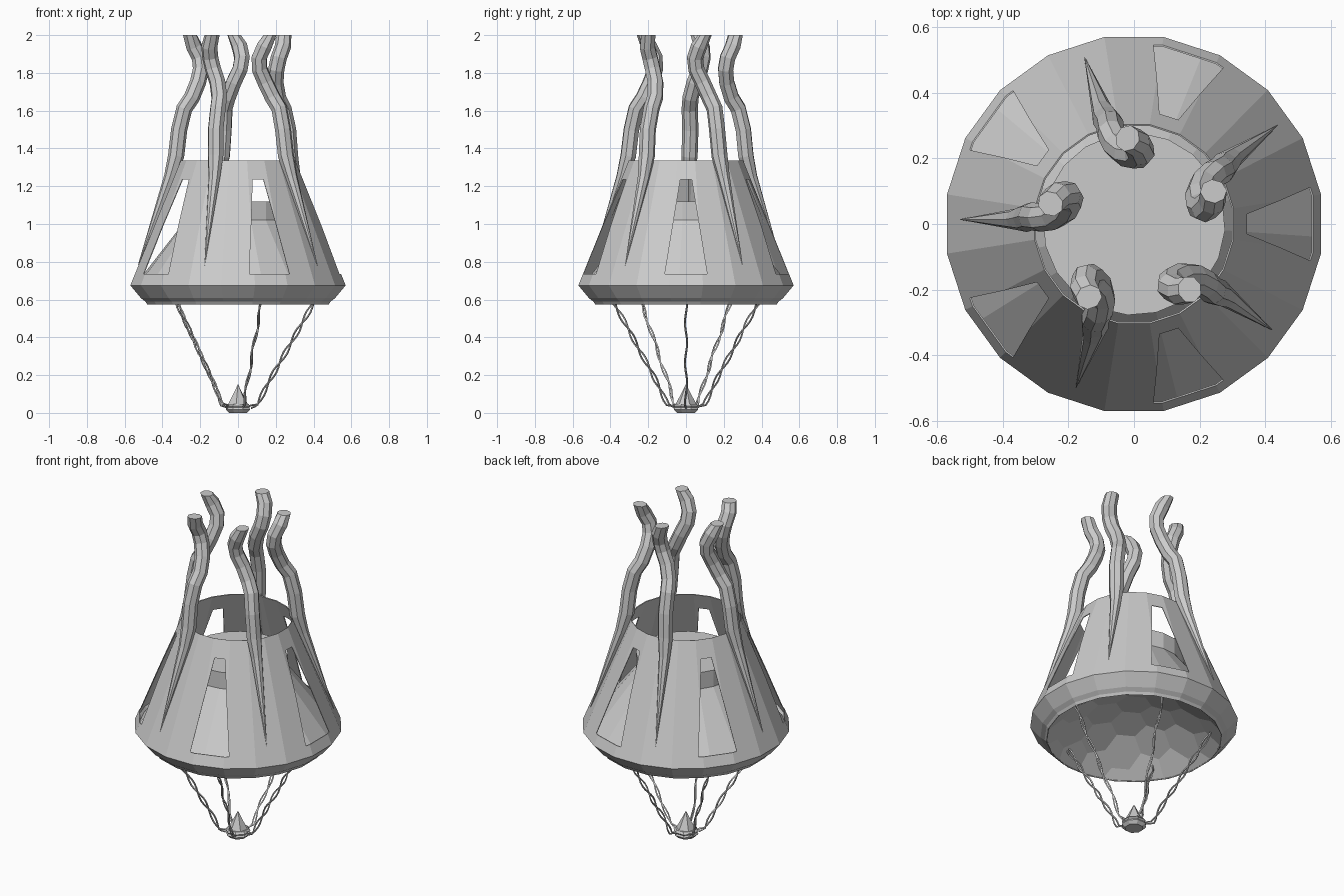
import bpy, bmesh, math
from math import sin, cos, pi, radians, sqrt

cube = bpy.data.objects.get("Cube")
if cube:
    bpy.data.objects.remove(cube, do_unlink=True)

FIFTH = 2 * pi / 5


def add_object(name, data):
    ob = bpy.data.objects.new(name, data)
    bpy.context.collection.objects.link(ob)
    return ob


def mesh_object(name, bm):
    me = bpy.data.meshes.new(name)
    bm.to_mesh(me)
    bm.free()
    return add_object(name, me)


def to_mesh(ob):
    bpy.ops.object.select_all(action='DESELECT')
    ob.select_set(True)
    bpy.context.view_layer.objects.active = ob
    bpy.ops.object.convert(target='MESH')


def lathe(name, profile, sides, phase, cap_bottom=False, cap_top=False):
    """Flat-sided turned form from (radius, z) pairs listed upward."""
    bm = bmesh.new()
    rings = [[bm.verts.new((r * cos(phase + 2 * pi * k / sides),
                            r * sin(phase + 2 * pi * k / sides), z))
              for k in range(sides)] for r, z in profile]
    for low, high in zip(rings, rings[1:]):
        for k in range(sides):
            n = (k + 1) % sides
            bm.faces.new((low[k], low[n], high[n], high[k]))
    if cap_bottom:
        bm.faces.new(rings[0][::-1])
    if cap_top:
        bm.faces.new(rings[-1])
    return mesh_object(name, bm)


def tube(name, points, radii, thickness, resolution):
    """Flat-shaded tube along a path, with a radius at each point."""
    cu = bpy.data.curves.new(name, 'CURVE')
    cu.dimensions = '3D'
    cu.bevel_depth = thickness
    cu.bevel_resolution = resolution
    cu.use_fill_caps = True
    sp = cu.splines.new('POLY')
    sp.use_smooth = False
    sp.points.add(len(points) - 1)
    for p, co, r in zip(sp.points, points, radii):
        p.co = (*co, 1)
        p.radius = r
    ob = add_object(name, cu)
    to_mesh(ob)
    return ob


def around(angle, radial, side, z):
    """Point given by its distance outward and clockwise at an angle."""
    return (radial * cos(angle) + side * sin(angle),
            radial * sin(angle) - side * cos(angle), z)


# Outer shell with thin walls and a stepped lower lip
shell = lathe("outer_shell",
              [(0.487, 0.575), (0.497, 0.59), (0.52, 0.607),
               (0.577, 0.675), (0.307, 1.335)], 20, radians(9))
solid = shell.modifiers.new("walls", 'SOLIDIFY')
solid.thickness = 0.005
solid.offset = -1

# Five tapered windows cut through the shell
bm = bmesh.new()
outline = [(-0.112, 0.735), (0.112, 0.735), (0.03, 1.235), (-0.03, 1.235)]
for i in range(5):
    inner, outer = [[bm.verts.new(around(i * FIFTH, r, s, z))
                     for s, z in outline] for r in (0.2, 0.75)]
    bm.faces.new(inner)
    bm.faces.new(outer[::-1])
    for k in range(4):
        n = (k + 1) % 4
        bm.faces.new((inner[n], inner[k], outer[k], outer[n]))
bmesh.ops.recalc_face_normals(bm, faces=bm.faces)
cutter = mesh_object("window_cutter", bm)
cutter.hide_render = True
cut = shell.modifiers.new("windows", 'BOOLEAN')
cut.operation = 'DIFFERENCE'
cut.solver = 'EXACT'
cut.object = cutter
to_mesh(shell)
bpy.data.objects.remove(cutter, do_unlink=True)

# Sloped inner core with a flat deck
lathe("inner_core", [(0.555, 0.665), (0.278, 1.02), (0.278, 1.12)],
      20, radians(-4), cap_top=True)

# Hollow underside of hexagonal tiles on a dome
bm = bmesh.new()
TILE, EDGE, CURVE = 0.1, 0.482, 0.64
corners = {}


def dome_vert(x, y):
    d = sqrt(x * x + y * y)
    if d > EDGE:
        x, y, d = x * EDGE / d, y * EDGE / d, EDGE
    key = (round(x, 4), round(y, 4))
    if key not in corners:
        z = 0.58 + sqrt(CURVE ** 2 - d * d) - sqrt(CURVE ** 2 - EDGE ** 2)
        corners[key] = bm.verts.new((x, y, z))
    return corners[key]


for row in range(-5, 6):
    for col in range(-5, 6):
        cx = TILE * sqrt(3) * (col + 0.5 * (row % 2))
        cy = TILE * 1.5 * row
        if sqrt(cx * cx + cy * cy) > EDGE + TILE * 0.85:
            continue
        loop = [dome_vert(cx + TILE * cos(radians(30 - 60 * k)),
                          cy + TILE * sin(radians(30 - 60 * k)))
                for k in range(6)]
        loop = list(dict.fromkeys(loop))
        if len(loop) > 2:
            bm.faces.new(loop)
mesh_object("tiled_underside", bm)

# Wavy arms: a spike on the shell growing into a tube (outward, side, z, size)
arm = [(0.53, 0, 0.78, 0.02), (0.36, 0.005, 1.25, 0.75),
       (0.328, 0.01, 1.36, 1.0), (0.312, 0.015, 1.5, 1.0),
       (0.285, 0.012, 1.61, 1.0), (0.245, 0.018, 1.67, 1.0),
       (0.213, 0.04, 1.75, 1.0), (0.198, 0.07, 1.82, 1.0),
       (0.205, 0.083, 1.88, 1.0), (0.235, 0.078, 1.94, 1.0),
       (0.256, 0.055, 2.0, 0.95)]
for i in range(5):
    a = radians(34.5) + i * FIFTH
    ob = tube(f"arm_{i + 1}", [around(a, r, s, z) for r, s, z, _ in arm],
              [w for *_, w in arm], 0.043, 2)
    # level the open end of the arm
    for v in ob.data.vertices:
        if v.co.z > 1.97:
            v.co.z = 2.0

# Thin paired cables from the underside down to the hub
path = [(0.06, 0.03), (0.105, 0.045), (0.15, 0.14), (0.43, 0.635)]
spots = (0, 0.08, 0.22, 1)
STEPS = 26
for i in range(5):
    for j in range(2):
        points = []
        for k in range(STEPS + 1):
            t = k / STEPS
            # short lead-in at the hub, then a straight run
            seg = max(n for n in range(3) if t >= spots[n])
            f = (t - spots[seg]) / (spots[seg + 1] - spots[seg])
            (r0, z0), (r1, z1) = path[seg], path[seg + 1]
            turn = t * 6 * pi + i
            swing = cos(turn + j * pi)
            points.append(around(i * FIFTH, r0 + (r1 - r0) * f + 0.009 * swing,
                                 0.006 * sin(turn),
                                 z0 + (z1 - z0) * f - 0.005 * swing))
        tube(f"cable_{i + 1}_{j + 1}", points, [1] * len(points), 0.005, 0)

# Small hub with a pointed tip
lathe("hub", [(0.052, 0), (0.07, 0.018), (0.064, 0.028), (0.07, 0.036),
              (0.06, 0.048)], 8, radians(22.5), cap_bottom=True, cap_top=True)
lathe("hub_tip", [(0.056, 0.045), (0.001, 0.15)], 6, radians(20),
      cap_bottom=True, cap_top=True)
